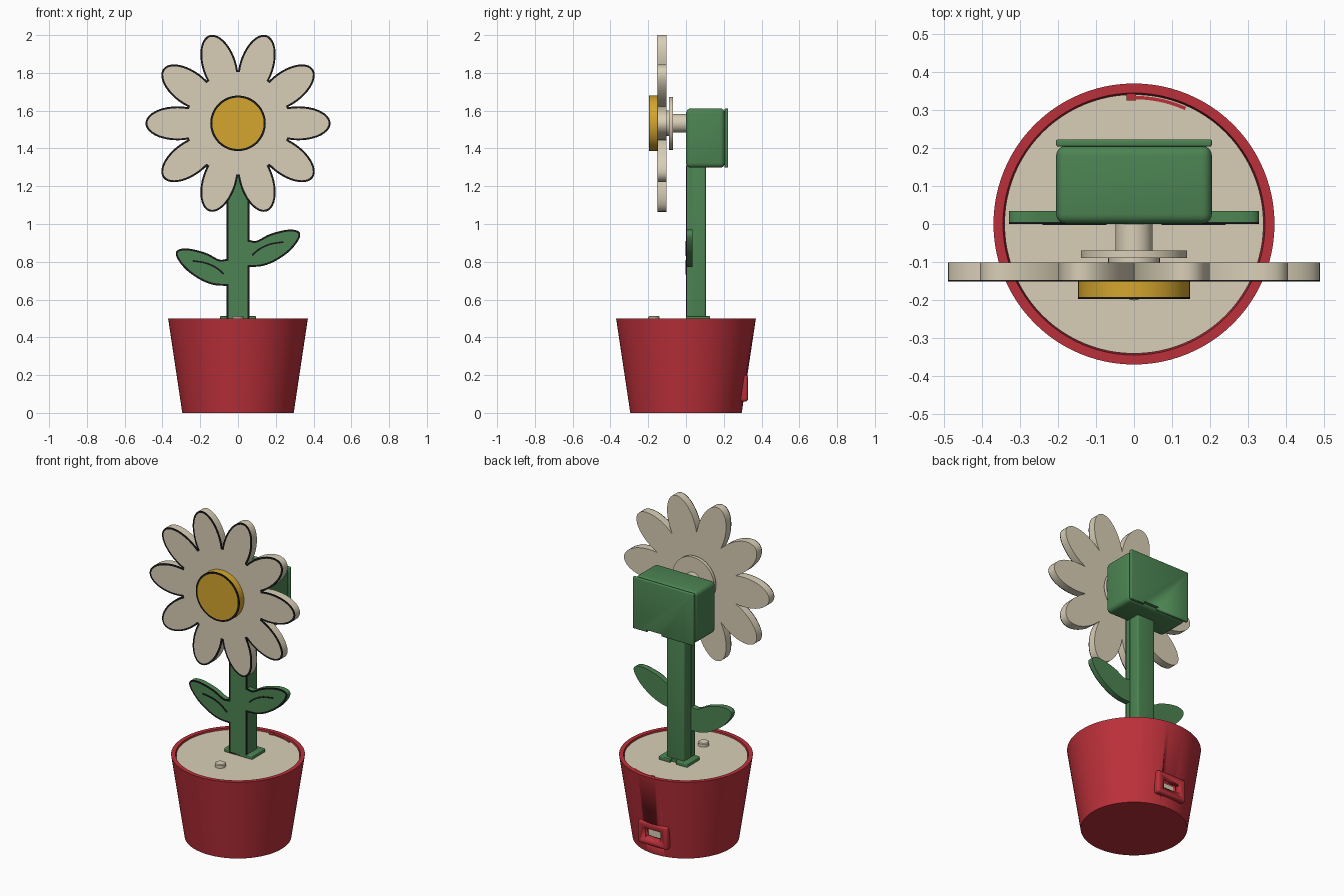
import bpy, bmesh, math
from mathutils import Vector, Matrix

cube = bpy.data.objects.get("Cube")
if cube:
    bpy.data.objects.remove(cube, do_unlink=True)


def material(name, rgb):
    linear = [((c / 255 + 0.055) / 1.055) ** 2.4 for c in rgb]
    m = bpy.data.materials.new(name)
    m.use_nodes = True
    m.diffuse_color = (*linear, 1)
    m.node_tree.nodes["Principled BSDF"].inputs["Base Color"].default_value = (*linear, 1)
    return m


RED = material("pot red", (188, 48, 58))
CREAM = material("cream", (217, 207, 183))
GREEN = material("leaf green", (76, 132, 82))
AMBER = material("amber", (213, 166, 46))
BLACK = material("outline black", (26, 26, 28))
FLOWER_Z = 1.533


def finish(name, bm, *mats):
    bmesh.ops.recalc_face_normals(bm, faces=bm.faces)
    mesh = bpy.data.meshes.new(name)
    bm.to_mesh(mesh)
    bm.free()
    for m in mats:
        mesh.materials.append(m)
    ob = bpy.data.objects.new(name, mesh)
    bpy.context.collection.objects.link(ob)
    return ob


def activate(ob):
    bpy.ops.object.select_all(action='DESELECT')
    ob.select_set(True)
    bpy.context.view_layer.objects.active = ob


def smooth(ob):
    activate(ob)
    bpy.ops.object.shade_smooth_by_angle(angle=math.radians(30))
    return ob


def box(name, lo, hi, mat, bevel=0):
    """Box between two corners, optionally with rounded edges."""
    lo, hi = Vector(lo), Vector(hi)
    bm = bmesh.new()
    bmesh.ops.create_cube(bm, size=1, matrix=Matrix.Translation((lo + hi) / 2) @ Matrix.Diagonal((*(hi - lo), 1)))
    if bevel:
        bmesh.ops.bevel(bm, geom=bm.edges[:], offset=bevel, segments=4, profile=0.5, affect='EDGES')
    return smooth(finish(name, bm, mat))


def lathe(name, profile, mat, steps=96):
    """Spin a (radius, height) profile around z."""
    bm = bmesh.new()
    verts = [bm.verts.new((r, 0, z)) for r, z in profile]
    edges = [bm.edges.new(pair) for pair in zip(verts, verts[1:])]
    bmesh.ops.spin(bm, geom=verts + edges, cent=(0, 0, 0), axis=(0, 0, 1), angle=math.tau, steps=steps)
    bmesh.ops.remove_doubles(bm, verts=bm.verts, dist=1e-5)
    return smooth(finish(name, bm, mat))


def plate(name, outline, back, front, mat, rim=0):
    """Extrude an (x, z) outline along y; a rim paints a black border on the front."""
    bm = bmesh.new()
    levels = [back, front + 0.005, front] if rim else [back, front]
    rings = [[bm.verts.new((x, y, z)) for x, z in outline] for y in levels]
    bm.faces.new(rings[0])
    face = bm.faces.new(rings[-1])
    n = len(outline)
    for k in range(len(levels) - 1):
        a, b = rings[k], rings[k + 1]
        for i in range(n):
            j = (i + 1) % n
            side = bm.faces.new((a[i], a[j], b[j], b[i]))
            side.material_index = int(k == 1)
    bmesh.ops.recalc_face_normals(bm, faces=bm.faces)
    if rim:
        border = bmesh.ops.inset_region(bm, faces=[face], thickness=rim, use_even_offset=True, use_boundary=True)
        for f in border["faces"]:
            f.material_index = 1
    return smooth(finish(name, bm, mat, BLACK))


def circle(r, n=64):
    return [(r * math.cos(math.tau * i / n), FLOWER_Z + r * math.sin(math.tau * i / n)) for i in range(n)]


def curve_through(points, steps=6):
    """Smooth curve through a few points."""
    p = [Vector(q) for q in points]
    p = [2 * p[0] - p[1]] + p + [2 * p[-1] - p[-2]]
    out = []
    for a, b, c, d in zip(p, p[1:], p[2:], p[3:]):
        for s in range(steps):
            t = s / steps
            out.append(0.5 * (2 * b + (c - a) * t + (2 * a - 5 * b + 4 * c - d) * t * t
                              + (3 * b - a - 3 * c + d) * t ** 3))
    return [tuple(v) for v in out] + [tuple(p[-2])]


def ribbon(path, width):
    """Outline of a constant-width strip along a path."""
    left, right = [], []
    for i, q in enumerate(path):
        d = (Vector(path[min(i + 1, len(path) - 1)]) - Vector(path[max(i - 1, 0)])).normalized()
        side = Vector((-d.y, d.x)) * width / 2
        left.append(tuple(Vector(q) + side))
        right.append(tuple(Vector(q) - side))
    return left + right[::-1]


def cut(targets, lo, hi):
    cutter = box("cutter", lo, hi, RED)
    cutter.hide_render = True
    for ob in targets:
        mod = ob.modifiers.new("cut", 'BOOLEAN')
        mod.operation, mod.solver, mod.object = 'DIFFERENCE', 'EXACT', cutter
        activate(ob)
        bpy.ops.object.modifier_apply(modifier=mod.name)
    bpy.data.objects.remove(cutter, do_unlink=True)


# Pot with a framed socket at the back
pot = lathe("pot", [(0, 0), (0.295, 0), (0.37, 0.5), (0.345, 0.5), (0.272, 0.02), (0, 0.02)], RED)
frame = box("socket_frame", (-0.1, 0.285, 0.06), (0.1, 0.328, 0.2), RED, 0.014)
cut([pot, frame], (-0.058, 0.22, 0.098), (0.058, 0.4, 0.162))
box("socket_insert", (-0.07, 0.24, 0.085), (0.07, 0.262, 0.175), CREAM)

# Lid, push button and the thin catch on the lid
lathe("lid", [(0, 0.47), (0.341, 0.47), (0.341, 0.491), (0, 0.491)], CREAM)
button = lathe("button", [(0, 0.48), (0.031, 0.48), (0.031, 0.508), (0.026, 0.512), (0, 0.512)], CREAM, 32)
button.location.y = -0.17
arc = [(0.333 * math.cos(math.radians(a)), 0.333 * math.sin(math.radians(a))) for a in range(66, 93, 2)]
catch = plate("lid_catch", ribbon(arc, 0.009), -0.488, -0.493, RED)
catch.rotation_euler.x = -math.pi / 2
box("catch_tab", (-0.02, 0.325, 0.487), (0.005, 0.35, 0.495), RED)

# Stem and leaves: one outlined silhouette, with a deeper stem behind
leaf = curve_through([(0.06, 0.772), (0.13, 0.778), (0.2, 0.805), (0.275, 0.858), (0.324, 0.922), (0.322, 0.96),
                      (0.265, 0.97), (0.17, 0.947), (0.1, 0.912), (0.06, 0.915)])
left_leaf = [(-x, z - 0.1) for x, z in reversed(leaf)]
plant = [(-0.06, 0.49), (0.06, 0.49)] + leaf + [(0.06, 1.31), (-0.06, 1.31)] + left_leaf
plate("stem_front_and_leaves", plant, 0.034, 0, GREEN, 0.01)
box("stem", (-0.06, 0.03, 0.49), (0.06, 0.105, 1.31), GREEN, 0.01)
foot = box("stem_foot", (-0.095, 0, 0.485), (0.095, 0.127, 0.512), GREEN, 0.005)
cut([foot], (-0.02, 0.108, 0.4), (0.02, 0.2, 0.6))
vein = curve_through([(0.075, 0.835), (0.115, 0.868), (0.17, 0.893), (0.24, 0.905)])
for side, points in (("left", vein), ("right", [(-x, z - 0.1) for x, z in vein])):
    plate(side + "_leaf_vein", ribbon(points, 0.009), 0.001, -0.002, BLACK)

# Motor housing with its back cover
box("motor_housing", (-0.205, 0, 1.298), (0.205, 0.206, 1.612), GREEN, 0.026)
cover = box("housing_cover", (-0.205, 0.204, 1.298), (0.205, 0.223, 1.612), GREEN, 0.005)
cut([cover], (0.01, 0.19, 1.28), (0.11, 0.25, 1.312))

# Drive shaft, flange and hub
for name, radius, back, front in (("shaft", 0.049, 0.01, -0.08), ("flange", 0.14, -0.07, -0.09),
                                  ("hub", 0.068, -0.085, -0.103)):
    plate(name, circle(radius), back, front, CREAM)

# Flower head: ten elliptical petals joined at the valleys
petals = []
for k in range(10):
    turn = math.tau * k / 10
    for i in range(25):
        t = math.radians(-108 + 9 * i)
        x, z = 0.32 + 0.17 * math.cos(t), 0.09 * math.sin(t)
        petals.append((x * math.cos(turn) - z * math.sin(turn),
                       FLOWER_Z + x * math.sin(turn) + z * math.cos(turn)))
plate("petals", petals, -0.102, -0.152, CREAM, 0.01)
plate("flower_centre", circle(0.147), -0.15, -0.197, AMBER, 0.011)
